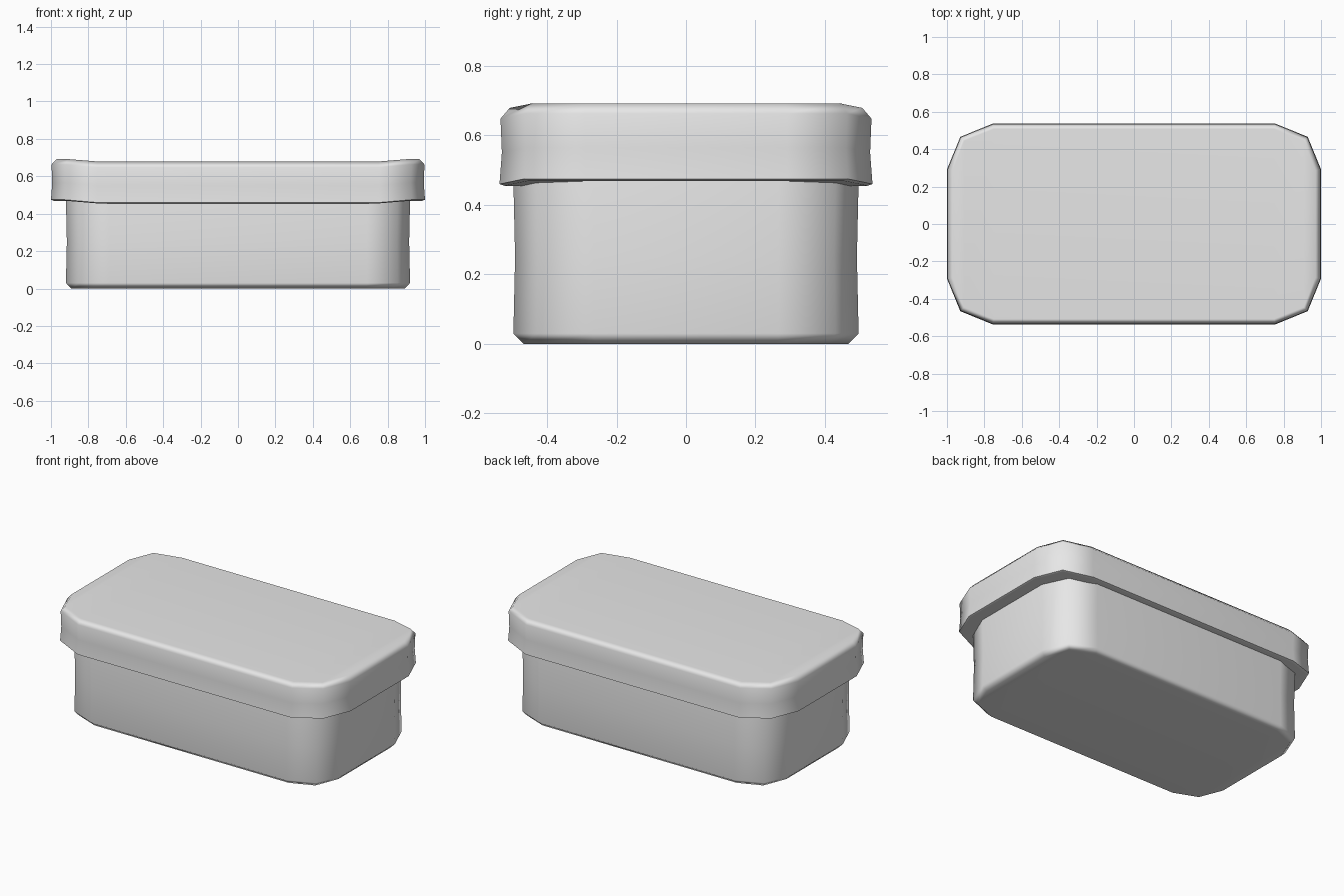
import bpy, bmesh
from math import cos, sin, radians

cube = bpy.data.objects.get("Cube")
if cube:
    bpy.data.objects.remove(cube, do_unlink=True)

grey = bpy.data.materials.new("plain_grey")
grey.use_nodes = True
grey.diffuse_color = (0.8, 0.8, 0.8, 1)
grey.node_tree.nodes["Principled BSDF"].inputs["Base Color"].default_value = (0.8, 0.8, 0.8, 1)


def outline(half_x, half_y, cut, inset):
    """Two-step rounded rectangle, counter-clockwise from the +x side."""
    corner = [(half_x, half_y - cut),
              (half_x - cut * 0.29, half_y - cut * 0.29),
              (half_x - cut, half_y)]
    quarter = [(x - inset * cos(radians(a)), y - inset * sin(radians(a)))
               for (x, y), a in zip(corner, (11.25, 45, 78.75))]
    half = quarter + [(-x, y) for x, y in reversed(quarter)]
    return half + [(-x, -y) for x, y in half]


def rounded_box(name, half_x, half_y, cut, profile, lift):
    """Stack of inset outlines; lift raises the points at the two ends."""
    bm = bmesh.new()
    rings = []
    for inset, z in profile:
        ring = []
        for x, y in outline(half_x, half_y, cut, inset):
            t = (abs(x) + inset - (half_x - cut)) / (cut * 0.71)
            ring.append(bm.verts.new((x, y, z + lift * min(max(t, 0), 1))))
        rings.append(ring)
    count = len(rings[0])
    for low, high in zip(rings, rings[1:]):
        for i in range(count):
            j = (i + 1) % count
            bm.faces.new((low[i], low[j], high[j], high[i]))
    # Caps made of strips across the width
    for ring in (rings[0], rings[-1]):
        for i in range(count // 2 - 1):
            bm.faces.new((ring[i], ring[i + 1], ring[count - 2 - i], ring[count - 1 - i]))
    bmesh.ops.recalc_face_normals(bm, faces=bm.faces)
    mesh = bpy.data.meshes.new(name)
    bm.to_mesh(mesh)
    bm.free()
    mesh.materials.append(grey)
    obj = bpy.data.objects.new(name, mesh)
    bpy.context.collection.objects.link(obj)
    bpy.ops.object.select_all(action='DESELECT')
    obj.select_set(True)
    bpy.context.view_layer.objects.active = obj
    bpy.ops.object.shade_smooth_by_angle(angle=radians(65))
    normals = obj.modifiers.new("even_shading", 'WEIGHTED_NORMAL')
    normals.keep_sharp = True
    return obj


# Container with slightly waisted walls and a chamfered base
rounded_box("container", 0.92, 0.497, 0.23,
            [(0.03, 0), (0, 0.03), (0.005, 0.25), (0, 0.47), (0.02, 0.49)], 0)

# Overhanging lid with gently raised ends
rounded_box("lid", 1.0, 0.537, 0.245,
            [(0.015, 0.454), (0, 0.46), (0.007, 0.55), (0.003, 0.648), (0.03, 0.677)], 0.015)
